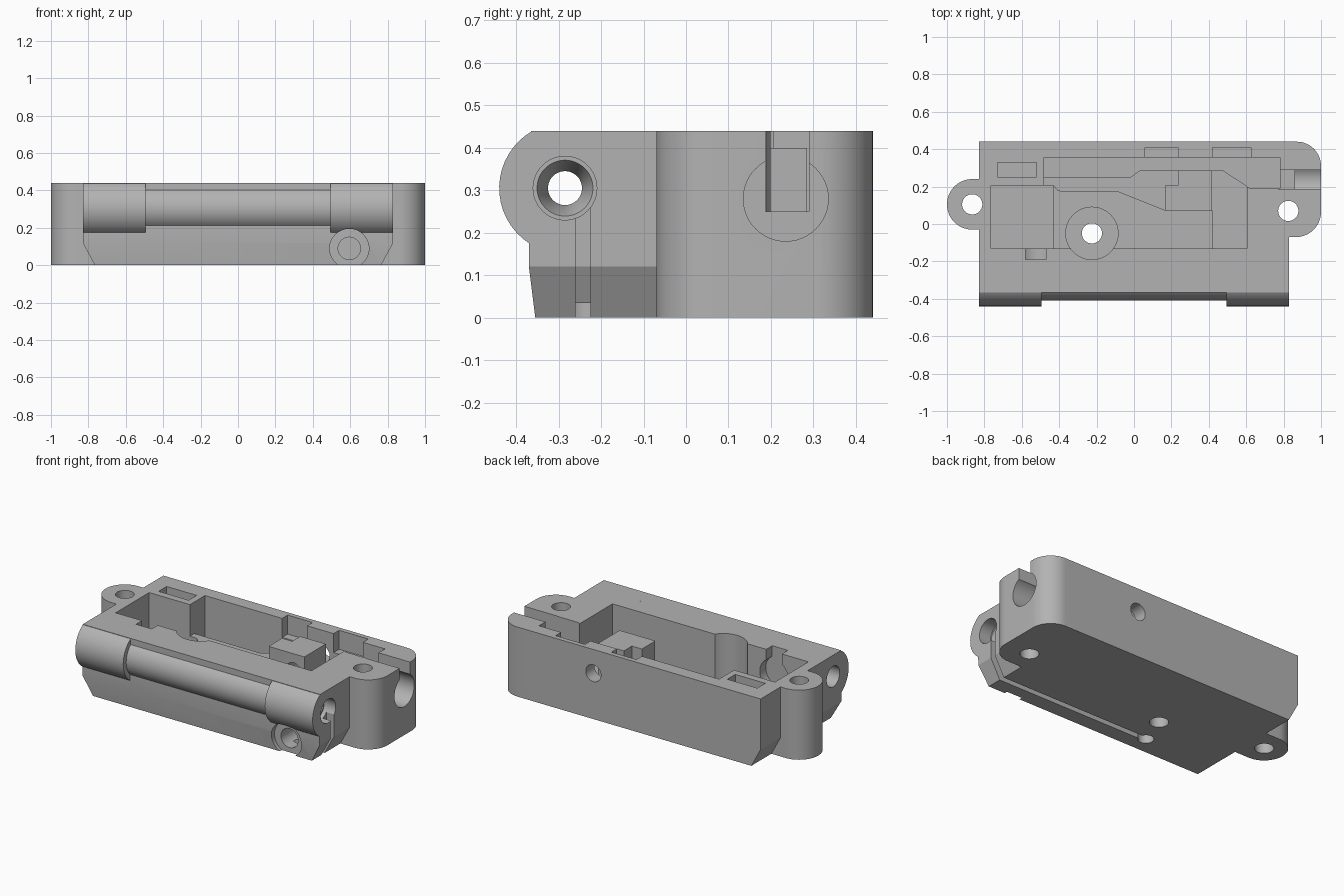
import bpy, bmesh, math
from mathutils import Vector

cube = bpy.data.objects.get("Cube")
if cube:
    bpy.data.objects.remove(cube, do_unlink=True)

grey = bpy.data.materials.new("matte grey")
grey.use_nodes = True
GREY = (0.45, 0.45, 0.45, 1)
grey.diffuse_color = GREY
grey.node_tree.nodes["Principled BSDF"].inputs["Base Color"].default_value = GREY

TOP, OVER = 0.44, 0.5


def make(name, bm):
    bmesh.ops.recalc_face_normals(bm, faces=bm.faces)
    me = bpy.data.meshes.new(name)
    bm.to_mesh(me)
    bm.free()
    me.materials.append(grey)
    ob = bpy.data.objects.new(name, me)
    bpy.context.collection.objects.link(ob)
    return ob


def place(axis, u, v, t):
    """Profile planes: x -> (y, z), y -> (x, z), z -> (x, y)."""
    return Vector({"x": (t, u, v), "y": (u, t, v), "z": (u, v, t)}[axis])


def prism(name, pts, axis, lo, hi):
    bm = bmesh.new()
    face = bm.faces.new([bm.verts.new(place(axis, u, v, lo)) for u, v in pts])
    ext = bmesh.ops.extrude_face_region(bm, geom=[face])["geom"]
    bmesh.ops.translate(bm, vec=place(axis, 0, 0, hi - lo),
                        verts=[g for g in ext if isinstance(g, bmesh.types.BMVert)])
    return make(name, bm)


def box(name, x0, x1, y0, y1, z0, z1):
    return prism(name, [(x0, y0), (x1, y0), (x1, y1), (x0, y1)], "z", z0, z1)


def arc(cu, cv, r, a0, a1, n=16):
    return [(cu + r * math.cos(math.radians(a0 + (a1 - a0) * i / n)),
             cv + r * math.sin(math.radians(a0 + (a1 - a0) * i / n))) for i in range(n + 1)]


def rod(name, cu, cv, r, axis, lo, hi, r2=None, n=48):
    """Round bar, tapering to r2 when given."""
    bm = bmesh.new()
    a = [bm.verts.new(place(axis, *p, lo)) for p in arc(cu, cv, r, 0, 360, n)[:-1]]
    b = [bm.verts.new(place(axis, *p, hi)) for p in arc(cu, cv, r2 or r, 0, 360, n)[:-1]]
    bm.faces.new(a)
    bm.faces.new(b)
    for i in range(n):
        j = (i + 1) % n
        bm.faces.new((a[i], a[j], b[j], b[i]))
    return make(name, bm)


def combine(target, tool, op):
    mod = target.modifiers.new("join", "BOOLEAN")
    mod.operation, mod.solver, mod.object = op, "EXACT", tool
    bpy.context.view_layer.objects.active = target
    bpy.ops.object.modifier_apply(modifier=mod.name)
    bpy.data.objects.remove(tool, do_unlink=True)


# Housing with the slim middle of the hinge barrel
PY, PZ = -0.285, 0.305
foot = [(-0.37, 0.12), (-0.355, 0), (0.44, 0), (0.44, TOP)]
housing = prism("housing", [(-0.365, TOP)] + arc(PY, PZ, 0.125, 129.8, 227.2) + foot,
                "x", -0.83, 0.83)


def add(tool):
    combine(housing, tool, "UNION")


def cut(tool):
    combine(housing, tool, "DIFFERENCE")


# Thick hinge knuckles, then sloped lower ends
for s in (-1, 1):
    lo, hi = sorted((s * 0.495, s * 0.83))
    add(prism("knuckle", arc(PY, PZ, 0.155, 119.4, 236.7) + foot, "x", lo, hi))
for s in (-1, 1):
    cut(prism("end_slope", [(s * 0.83, 0.12), (s * 0.9, 0.12), (s * 0.9, -0.05),
                            (s * 0.738, -0.05)], "y", -0.6, 0.6))

# Screw ear and rounded end lobe
add(prism("screw_ear", [(-0.72, 0.24)] + arc(-0.865, 0.105, 0.135, 90, 270, 32)
          + [(-0.72, -0.03)], "z", 0, TOP))
add(prism("end_lobe", [(0.7, -0.07)] + arc(0.865, 0.065, 0.135, -90, 0)
          + arc(0.87, 0.31, 0.13, 0, 90) + [(0.7, 0.44)], "z", 0, TOP))

# Vertical screw holes
for x, y in ((-0.865, 0.105), (0.825, 0.07), (-0.225, -0.05)):
    cut(rod("screw_hole", x, y, 0.054, "z", -0.1, OVER))
cut(rod("screw_seat", -0.225, -0.05, 0.14, "z", 0.07, OVER))

# Stepped pocket: outline and floor height of each area
areas = [
    ([(-0.765, -0.13), (-0.43, -0.13), (-0.43, 0.205), (-0.765, 0.205)], 0.09),
    ([(-0.45, -0.13), (0.42, -0.13), (0.42, 0.07), (0.17, 0.07), (-0.08, 0.17),
      (-0.38, 0.17), (-0.41, 0.18), (-0.43, 0.205), (-0.45, 0.205)], 0.1),
    ([(0.415, -0.13), (0.605, -0.13), (0.605, 0.2), (0.47, 0.287), (0.415, 0.287)], 0.14),
    ([(-0.48, 0.25), (-0.02, 0.25), (0.03, 0.285), (0.47, 0.285), (0.62, 0.19),
      (0.78, 0.19), (0.78, 0.355), (-0.48, 0.355)], 0.18),
    ([(-0.48, 0.2), (-0.44, 0.2), (-0.4, 0.16), (-0.1, 0.16), (0.15, 0.06), (0.165, 0.06),
      (0.165, 0.205), (0.235, 0.205), (0.235, 0.29), (0.02, 0.29), (-0.03, 0.26),
      (-0.48, 0.26)], 0.24),
    ([(0.155, 0.06), (0.43, 0.06), (0.43, 0.295), (0.155, 0.295)], 0.4),
    ([(0.06, 0.35), (0.235, 0.35), (0.235, 0.41), (0.06, 0.41)], 0.32),
    ([(0.42, 0.35), (0.625, 0.35), (0.625, 0.41), (0.42, 0.41)], 0.32),
    ([(-0.73, 0.25), (-0.52, 0.25), (-0.52, 0.33), (-0.73, 0.33)], 0.36),
]
for pts, floor in areas:
    cut(prism("pocket_area", pts, "z", floor, OVER))

# Round side socket with its open slot
cut(rod("side_socket", 0.235, 0.28, 0.1, "x", 0.86, 1.1))
cut(box("side_slot", 0.77, 1.1, 0.187, 0.29, 0.25, OVER))

# Inner socket in the front wall with its slot
cut(rod("inner_socket", -0.525, 0.29, 0.1, "y", -0.19, -0.12))
cut(box("inner_slot", -0.58, -0.47, -0.19, -0.12, 0.29, OVER))

# Hinge bore with flared, counterbored ends
cut(rod("hinge_bore", PY, PZ, 0.04, "x", -0.9, 0.9))
cut(rod("bore_end", PY, PZ, 0.075, "x", 0.75, 0.9))
cut(rod("bore_flare", PY, PZ, 0.04, "x", 0.69, 0.755, 0.068))
cut(rod("bore_end", PY, PZ, 0.065, "x", -0.9, -0.75))

# Hole through the back wall and the inner block
cut(rod("back_hole", 0.34, 0.29, 0.053, "y", 0.02, 0.5))

# Counterbored hole low on the front
cut(rod("front_counterbore", 0.595, 0.09, 0.105, "y", -0.5, -0.335))
cut(rod("front_hole", 0.595, 0.09, 0.06, "y", -0.5, -0.2))

# Wire groove down the end and along the underside
cut(prism("end_groove", [(0.9, 0.29), (0.775, 0.29), (0.775, 0.12), (0.705, -0.02),
                         (0.9, -0.02)], "y", -0.26, -0.225))
cut(box("under_groove", -0.29, 0.9, -0.26, -0.225, -0.05, 0.035))
cut(rod("groove_end_hole", -0.29, -0.242, 0.045, "z", -0.05, 0.09))

# Smooth the round walls and keep the edges crisp
bpy.ops.object.select_all(action="DESELECT")
housing.select_set(True)
bpy.context.view_layer.objects.active = housing
bpy.ops.object.shade_smooth_by_angle(angle=math.radians(25))
